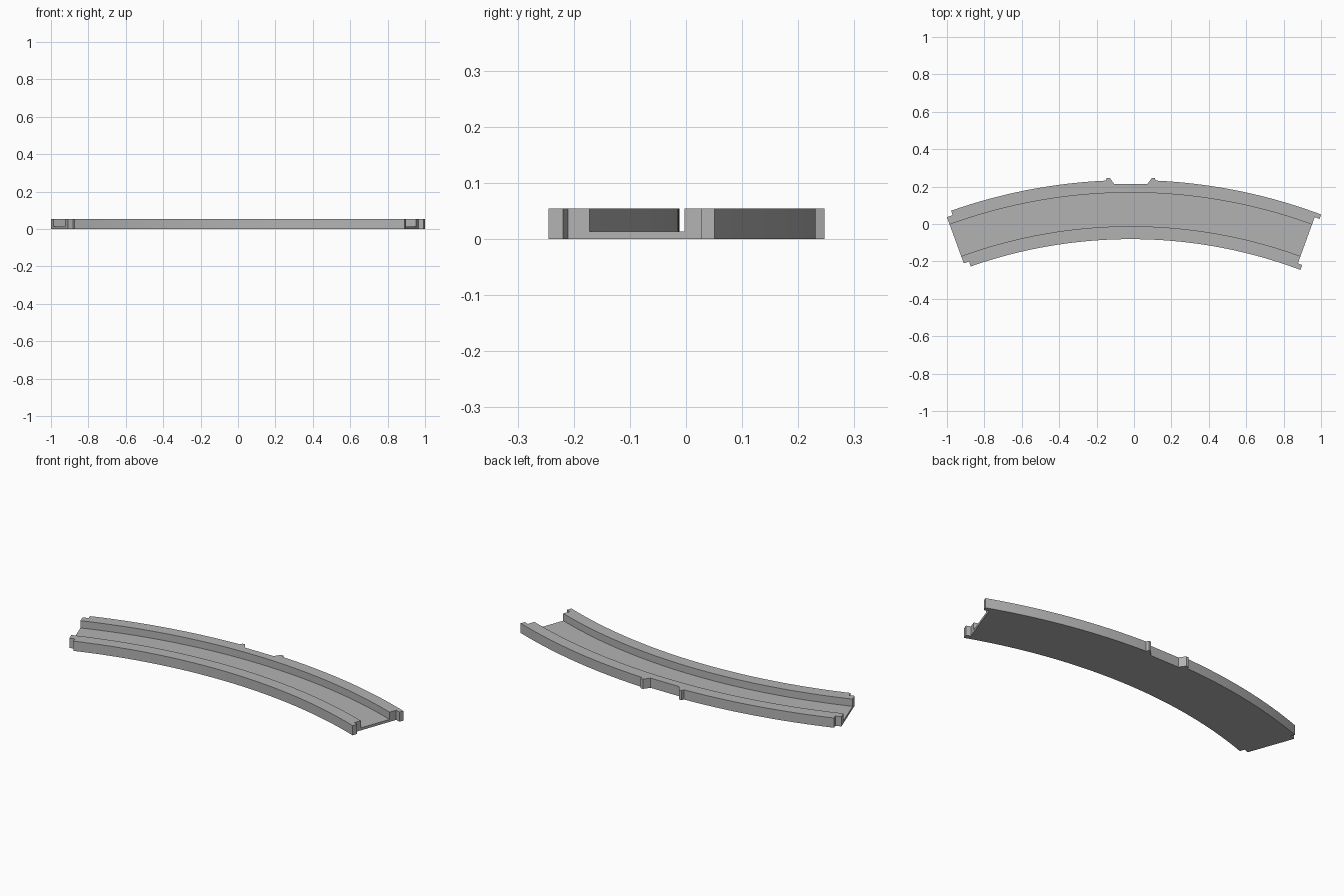
import bpy
import bmesh
from math import sin, cos, radians, asin

cube = bpy.data.objects.get("Cube")
if cube:
    bpy.data.objects.remove(cube, do_unlink=True)

# Arc centre, heights and the radii of the channel walls
CX, CY = -0.017, -2.664
HEIGHT, FLOOR = 0.055, 0.014
R_IN, R_IN_MID, R_FLOOR_IN = 2.583, 2.611, 2.652
R_FLOOR_OUT, R_OUT_MID, R_OUT = 2.832, 2.874, 2.899
END, SOCKET, TONGUE = 20.0, 19.35, 20.55

grey = bpy.data.materials.new("track_grey")
grey.use_nodes = True
color = (0.45, 0.45, 0.45, 1)
grey.diffuse_color = color
grey.node_tree.nodes["Principled BSDF"].inputs["Base Color"].default_value = color


def arc(r, a, b, steps=48):
    """Plan points along radius r from angle a to b, measured from +y."""
    angles = [radians(a + (b - a) * i / steps) for i in range(steps + 1)]
    return [(CX + r * sin(t), CY + r * cos(t)) for t in angles]


def angle_at(x, r):
    return asin((x - CX) / r) * 180 / 3.14159265


def prism(name, outline, height):
    """Extrude a closed plan outline upwards from the ground."""
    bm = bmesh.new()
    base = bm.faces.new([bm.verts.new((x, y, 0)) for x, y in outline])
    top = bmesh.ops.extrude_face_region(bm, geom=[base])["geom"]
    verts = [v for v in top if isinstance(v, bmesh.types.BMVert)]
    bmesh.ops.translate(bm, verts=verts, vec=(0, 0, height))
    bmesh.ops.recalc_face_normals(bm, faces=bm.faces)
    mesh = bpy.data.meshes.new(name)
    bm.to_mesh(mesh)
    bm.free()
    mesh.materials.append(grey)
    obj = bpy.data.objects.new(name, mesh)
    bpy.context.collection.objects.link(obj)
    return obj


def wall_outline(r_floor, r_mid, edge):
    """Wall with a socket step at its right end and a tongue at its left end."""
    return (arc(r_floor, END, -END)
            + arc(r_mid, -END, -SOCKET, 1)
            + edge
            + arc(r_mid, TONGUE, END, 1))


# Channel floor
floor = prism("channel_floor",
              arc(R_FLOOR_IN, -END, END) + arc(R_FLOOR_OUT, END, -END), FLOOR)

# Inner wall
inner = prism("inner_wall",
              wall_outline(R_FLOOR_IN, R_IN_MID, arc(R_IN, -SOCKET, TONGUE)), HEIGHT)

# Outer wall, with a mounting recess between two hooked lugs
right_lug = [(-0.145, 0.247), (-0.130, 0.247), (-0.106, 0.214)]
left_lug = [(2 * CX - x, y) for x, y in reversed(right_lug)]
lug_start = angle_at(-0.15, R_OUT)
outer_edge = (arc(R_OUT, -SOCKET, lug_start, 24) + right_lug
              + left_lug + arc(R_OUT, -lug_start, TONGUE, 24))
outer = prism("outer_wall",
              wall_outline(R_FLOOR_OUT, R_OUT_MID, outer_edge), HEIGHT)

# Smooth the curved sides and keep the corners crisp
bpy.ops.object.select_all(action='DESELECT')
for obj in (floor, inner, outer):
    obj.select_set(True)
bpy.context.view_layer.objects.active = floor
bpy.ops.object.shade_smooth_by_angle(angle=radians(20))
